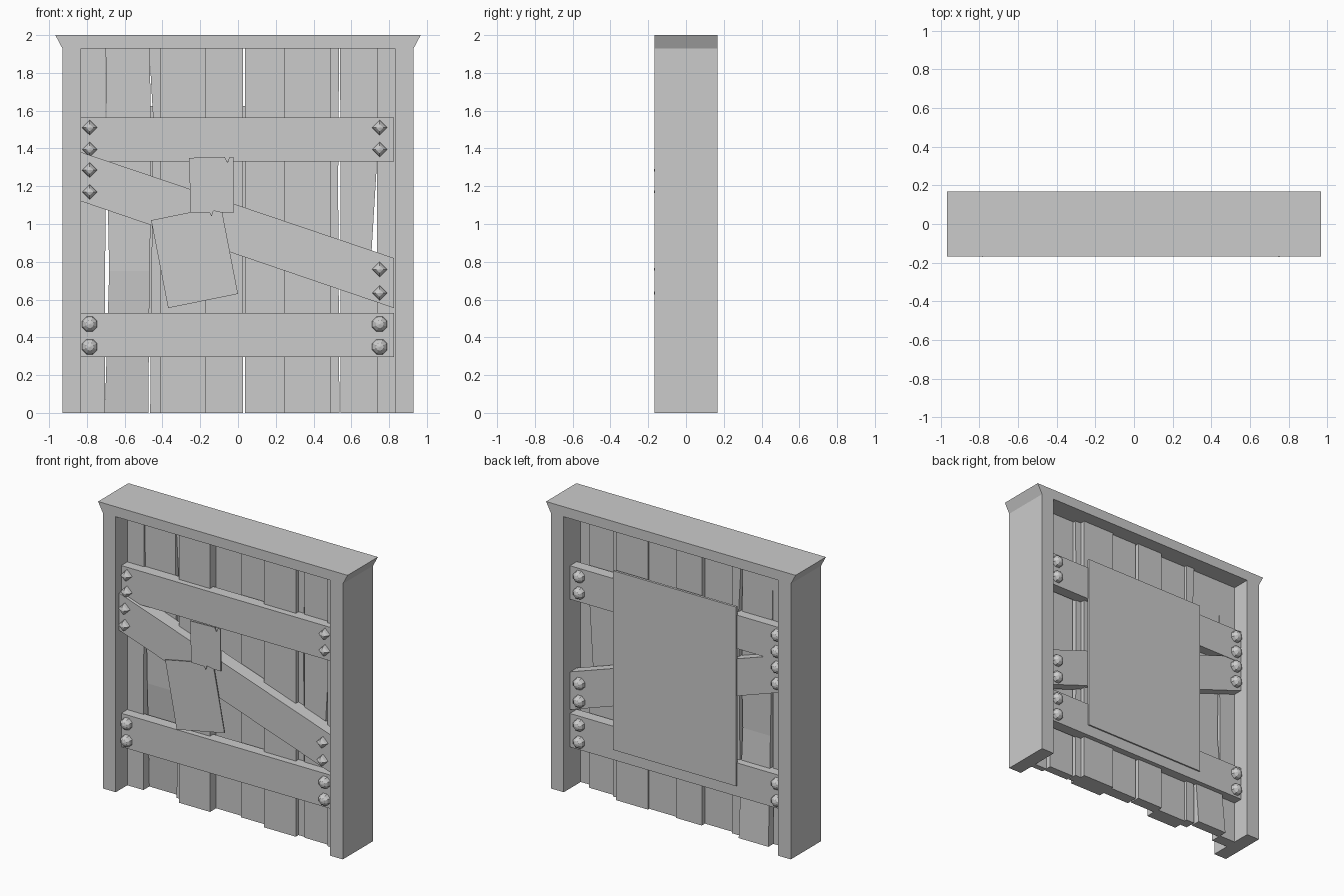
import bpy, bmesh, math
from mathutils import Matrix

if "Cube" in bpy.data.objects:
    bpy.data.objects.remove(bpy.data.objects["Cube"])


def finish(bm, name):
    bmesh.ops.recalc_face_normals(bm, faces=bm.faces[:])
    me = bpy.data.meshes.new(name)
    bm.to_mesh(me)
    bm.free()
    ob = bpy.data.objects.new(name, me)
    bpy.context.collection.objects.link(ob)
    return ob


def prism(name, pts, y0, y1):
    """Outline in x,z pulled from y0 to y1."""
    bm = bmesh.new()
    face = bm.faces.new([bm.verts.new((x, y0, z)) for x, z in pts])
    ext = bmesh.ops.extrude_face_region(bm, geom=[face])
    for g in ext["geom"]:
        if isinstance(g, bmesh.types.BMVert):
            g.co.y = y1
    return finish(bm, name)


def plank(name, y0, y1, rows):
    """Upright plank lofted through rows of (z, left x, right x, y shift)."""
    bm = bmesh.new()
    rings = []
    for z, xl, xr, dy in rows:
        rings.append([bm.verts.new((x, y + dy, z)) for x, y in
                      ((xl, y0), (xr, y0), (xr, y1), (xl, y1))])
    for a, b in zip(rings, rings[1:]):
        for i in range(4):
            j = (i + 1) % 4
            bm.faces.new((a[i], a[j], b[j], b[i]))
    bm.faces.new(rings[0])
    bm.faces.new(rings[-1])
    return finish(bm, name)


def rect(x0, x1, z0, z1):
    return [(x0, z0), (x1, z0), (x1, z1), (x0, z1)]


def bolt(name, x, y, z, sides, radius):
    bm = bmesh.new()
    bmesh.ops.create_uvsphere(bm, u_segments=sides, v_segments=6, radius=radius)
    turn = Matrix.Rotation(math.pi / 2, 4, 'X')
    if sides == 8:
        turn = turn @ Matrix.Rotation(math.pi / 8, 4, 'Z')
    bm.transform(Matrix.Translation((x, y, z)) @ turn)
    finish(bm, name)


# Door frame with flared lintel
half = [(0.83, 1.93), (0.83, 0), (0.93, 0), (0.93, 1.93), (0.967, 2.0)]
prism("frame", half + [(-x, z) for x, z in reversed(half)], -0.168, 0.168)

# Upright planks, staggered in depth, with warped edges and one bent foot
T = 1.94
plank("plank_1", -0.04, 0.04, [(0, -0.83, -0.705, 0), (T, -0.83, -0.70, 0)])
plank("plank_2", -0.03, 0.04, [(0, -0.705, -0.475, 0.055), (0.75, -0.682, -0.468, 0),
      (1.15, -0.69, -0.46, 0), (1.8, -0.70, -0.465, 0), (T, -0.70, -0.465, 0)])
plank("plank_3", -0.015, 0.06, [(0, -0.465, -0.40, 0), (1.57, -0.45, -0.40, 0),
      (1.84, -0.465, -0.40, 0), (T, -0.465, -0.40, 0)])
plank("plank_4", -0.067, 0.04, [(0, -0.41, -0.17, 0), (T, -0.41, -0.17, 0)])
plank("plank_5", 0.0, 0.075, [(0, -0.175, 0.026, 0), (T, -0.175, 0.026, 0)])
plank("plank_6", -0.02, 0.06, [(0, 0.036, 0.245, 0), (T, 0.036, 0.245, 0)])
plank("plank_7", -0.06, 0.075, [(0, 0.243, 0.49, 0), (T, 0.243, 0.49, 0)])
plank("plank_8", -0.03, 0.04, [(0, 0.487, 0.537, 0), (1.2, 0.487, 0.53, 0),
      (T, 0.487, 0.535, 0)])
plank("plank_9", -0.04, 0.02, [(0, 0.543, 0.736, 0), (0.6, 0.543, 0.736, 0),
      (0.82, 0.543, 0.705, 0), (1.3, 0.543, 0.734, 0), (T, 0.54, 0.736, 0)])
plank("plank_10", -0.06, -0.02, [(0, 0.735, 0.83, 0), (T, 0.735, 0.83, 0)])

# Cross boards on both faces
diagonal = [(-0.83, 1.12), (0.825, 0.555), (0.825, 0.82), (-0.83, 1.38)]
for side, s in (("front", -1), ("back", 1)):
    prism(f"upper_board_{side}", rect(-0.83, 0.825, 1.33, 1.565), s * 0.03, s * 0.107)
    prism(f"lower_board_{side}", rect(-0.83, 0.825, 0.295, 0.53), s * 0.03, s * 0.107)
    prism(f"diagonal_board_{side}", diagonal, s * 0.03, s * (0.13 if s < 0 else 0.104))

# Bolts: four-sided studs and rounder ones
for x, heights in ((-0.785, (1.51, 1.395, 1.285, 1.17, 0.47, 0.35)),
                   (0.75, (1.51, 1.395, 0.76, 0.635, 0.47, 0.35))):
    for i, z in enumerate(heights):
        round_bolt = i > 3
        y = -0.13 if i in (2, 3) else -0.107
        bolt("bolt_front", x, y, z, 8 if round_bolt else 4, 0.043 if round_bolt else 0.04)
        bolt("bolt_back", x, 0.107, z, 8, 0.043)

# Plain sheet covering the back
prism("back_sheet", rect(-0.47, 0.485, 0.37, 1.625), 0.10, 0.117)

# Paper notes pinned to the diagonal board
prism("large_note", [(-0.46, 1.02), (-0.37, 0.555), (0.0, 0.63), (-0.09, 1.095)],
      -0.15, -0.142)
prism("torn_note", [(-0.26, 1.35), (-0.25, 1.06), (-0.15, 1.06), (-0.14, 1.04),
                    (-0.13, 1.07), (-0.085, 1.06), (-0.022, 1.06), (-0.025, 1.355),
                    (-0.045, 1.355), (-0.055, 1.325), (-0.07, 1.355)], -0.16, -0.152)
